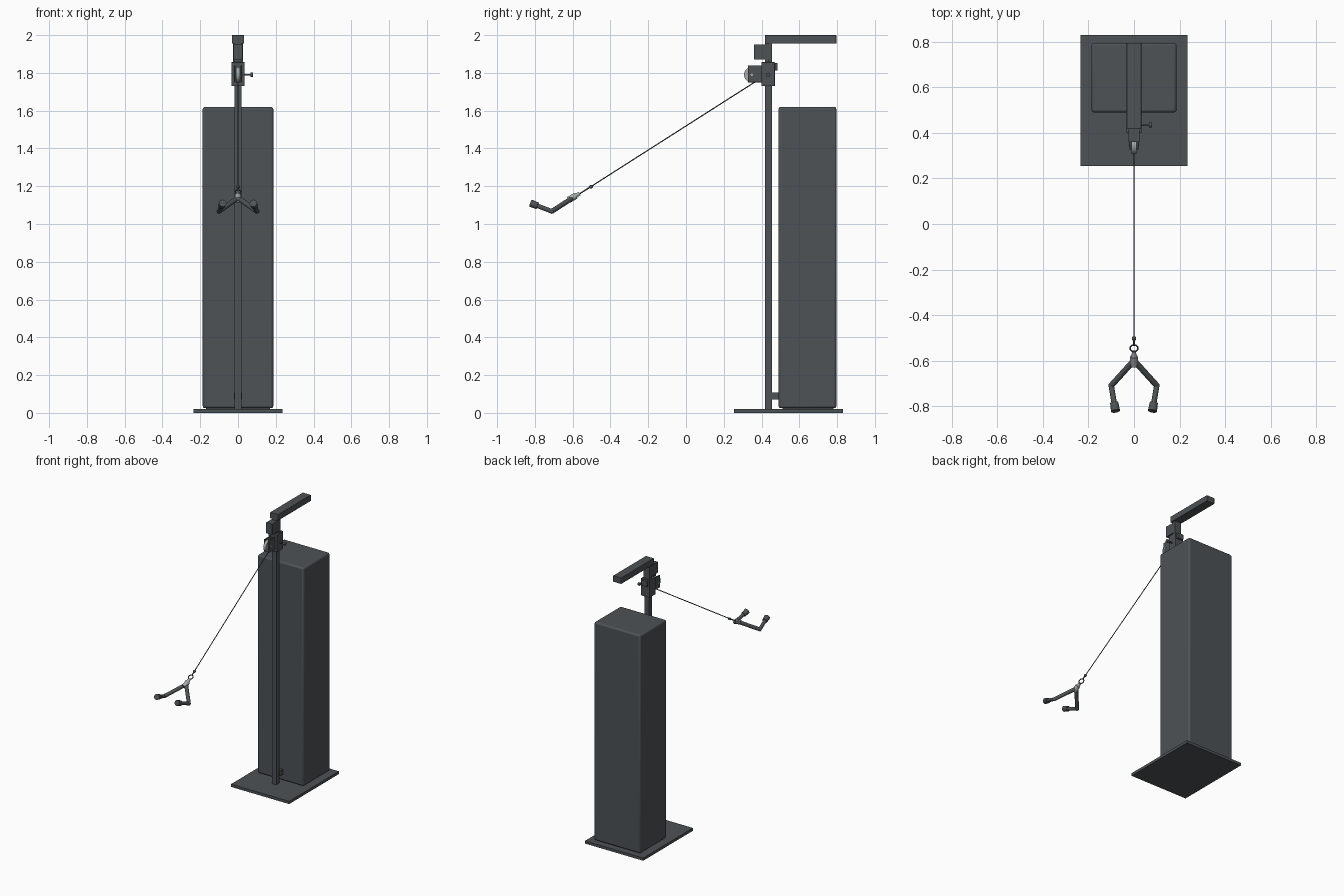
import bpy, math
from mathutils import Vector

if "Cube" in bpy.data.objects:
    bpy.data.objects.remove(bpy.data.objects["Cube"])


def mat(name, c):
    m = bpy.data.materials.new(name)
    m.diffuse_color = (*c, 1)
    m.use_nodes = True
    m.node_tree.nodes["Principled BSDF"].inputs["Base Color"].default_value = m.diffuse_color
    return m


DARK = mat("charcoal", (0.075, 0.085, 0.09))
LIGHT = mat("pale_metal", (0.38, 0.40, 0.40))


def finish(o, name, m, smooth=False):
    o.name = name
    o.data.materials.append(m)
    if smooth:
        bpy.ops.object.shade_smooth_by_angle(angle=math.radians(40))
    return o


def box(name, x, y, z, bevel=0.0, m=DARK):
    """Box from (min, max) ranges on each axis."""
    bpy.ops.mesh.primitive_cube_add(size=1, location=[sum(r) / 2 for r in (x, y, z)])
    o = bpy.context.object
    o.scale = [r[1] - r[0] for r in (x, y, z)]
    bpy.ops.object.transform_apply(location=False, rotation=False, scale=True)
    if bevel:
        b = o.modifiers.new("bevel", 'BEVEL')
        b.width, b.segments = bevel, 3
    return finish(o, name, m, bool(bevel))


def rod(name, a, b, r1, r2=None, m=DARK, sides=20):
    """Round bar between two points, optionally tapered."""
    a, b = Vector(a), Vector(b)
    d = b - a
    bpy.ops.mesh.primitive_cone_add(vertices=sides, radius1=r1, radius2=r1 if r2 is None else r2,
                                    depth=d.length, location=(a + b) / 2,
                                    rotation=d.to_track_quat('Z', 'Y').to_euler())
    return finish(bpy.context.object, name, m, True)


def ball(name, p, r, m=DARK):
    bpy.ops.mesh.primitive_uv_sphere_add(segments=16, ring_count=10, radius=r, location=p)
    return finish(bpy.context.object, name, m, True)


# Base plate, weight tower and post
box("base_plate", (-.235, .235), (.255, .83), (0, .02))
box("weight_tower", (-.187, .187), (.49, .796), (.025, 1.62), .012)
box("tower_foot", (-.17, .17), (.51, .78), (.019, .03))
box("post", (-.018, .018), (.417, .455), (.02, 1.96))
box("lower_bracket", (-.02, .02), (.45, .495), (.07, .108))

# Top arm and cable housing
box("top_arm", (-.033, .033), (.417, .796), (1.955, 2.0), .003)
box("arm_neck", (-.026, .026), (.437, .456), (1.85, 1.96))
box("cable_housing", (-.025, .025), (.36, .44), (1.87, 1.95), .002)

# Sliding carriage
box("carriage", (-.034, .034), (.40, .47), (1.73, 1.857), .002)
box("carriage_latch", (-.024, .024), (.468, .485), (1.812, 1.853), .003)
rod("pin_stem", (.03, .435, 1.79), (.07, .435, 1.79), .005)
rod("pin_knob", (.066, .435, 1.79), (.08, .435, 1.79), .011)

# Swivel pulley held between two cheeks
for s in (-1, 1):
    box("pulley_cheek", sorted((s * .012, s * .02)), (.328, .402), (1.75, 1.84), .002)
    rod("axle_cap", (s * .019, .348, 1.79), (s * .023, .348, 1.79), .007, m=LIGHT)
rod("pulley_wheel", (-.01, .348, 1.79), (.01, .348, 1.79), .041, m=LIGHT, sides=32)

# Cable with stop ball and link ring
rod("cable", (0, .37, 1.755), (0, -.505, 1.197), .003, sides=10)
ball("cable_stop", (0, -.503, 1.197), .010)
axis = Vector((0, -.875, -.558)).normalized()
rod("link_shank", (0, -.505, 1.197), (0, -.53, 1.181), .004, m=DARK)
bpy.ops.mesh.primitive_torus_add(major_radius=.017, minor_radius=.0035, major_segments=24,
                                 minor_segments=8, location=(0, -.546, 1.171),
                                 rotation=(math.atan2(.558, .875), 0, 0))
finish(bpy.context.object, "link_ring", DARK, True)

# Forked handle
rod("handle_socket", (0, -.562, 1.161), (0, -.59, 1.147), .009, .013, LIGHT)
rod("handle_collar", (0, -.583, 1.150), (0, -.622, 1.127), .017, m=LIGHT)
for s in (-1, 1):
    elbow = Vector((s * .1, -.71, 1.067))
    tip = Vector((s * .081, -.822, 1.11))
    rod("fork_arm", (s * .005, -.605, 1.135), elbow, .013)
    ball("fork_elbow", elbow, .013)
    rod("fork_grip", elbow, tip, .012)
    rod("grip_end", elbow.lerp(tip, .68), tip, .018, .02)
